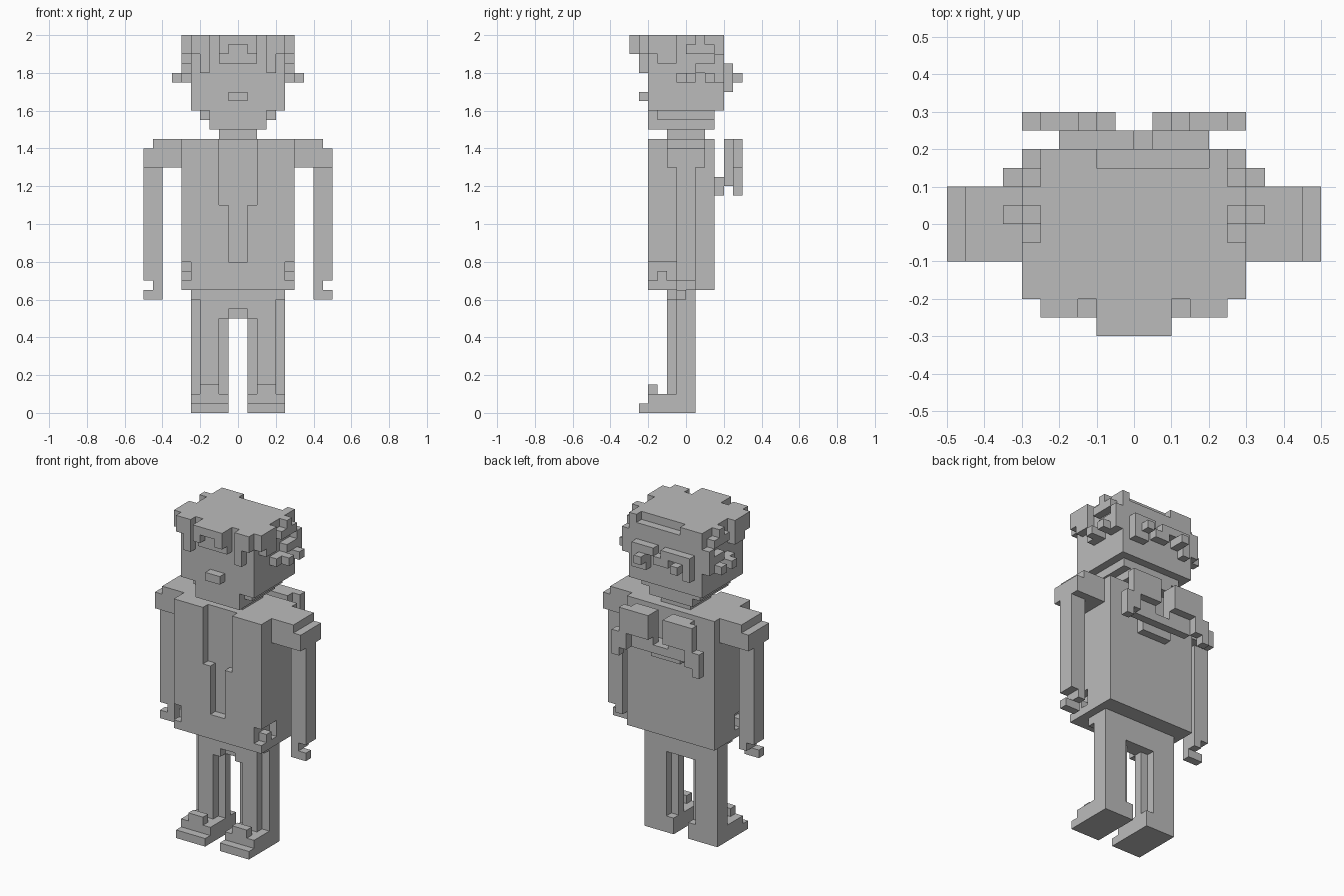
import bpy, bmesh, math
from mathutils import Vector

if "Cube" in bpy.data.objects:
    bpy.data.objects.remove(bpy.data.objects["Cube"])

U = 0.05  # edge length of one block
grey = bpy.data.materials.new("plain_grey")
grey.diffuse_color = (0.5, 0.5, 0.5, 1)
grey.use_nodes = True
grey.node_tree.nodes["Principled BSDF"].inputs["Base Color"].default_value = grey.diffuse_color


def cells(b):
    x0, x1, y0, y1, z0, z1 = b
    return {(x, y, z) for x in range(x0, x1) for y in range(y0, y1) for z in range(z0, z1)}


def part(name, add, cut=(), mirror=False):
    """Join block boxes (x0, x1, y0, y1, z0, z1), carve others, keep the outer skin."""
    solid = set()
    for b in add:
        solid |= cells(b)
    for b in cut:
        solid -= cells(b)
    if mirror:
        solid |= {(-x - 1, y, z) for x, y, z in solid}
    bm = bmesh.new()
    verts = {}
    for c in solid:
        for axis in range(3):
            for side in (0, 1):
                n = list(c)
                n[axis] += 2 * side - 1
                if tuple(n) in solid:
                    continue
                quad = []
                for p, q in ((0, 0), (1, 0), (1, 1), (0, 1)):
                    k = list(c)
                    k[axis] += side
                    k[(axis + 1) % 3] += p
                    k[(axis + 2) % 3] += q
                    k = tuple(k)
                    if k not in verts:
                        verts[k] = bm.verts.new(Vector(k) * U)
                    quad.append(verts[k])
                bm.faces.new(quad if side else quad[::-1])
    bmesh.ops.dissolve_limit(bm, angle_limit=math.radians(1),
                             verts=bm.verts[:], edges=bm.edges[:])
    mesh = bpy.data.meshes.new(name)
    bm.to_mesh(mesh)
    bm.free()
    mesh.materials.append(grey)
    ob = bpy.data.objects.new(name, mesh)
    bpy.context.collection.objects.link(ob)
    return ob


# Head with stepped chin, neck and nose
part("head", [(-5, 5, -4, 4, 32, 40), (-4, 4, -3, 3, 31, 32), (-3, 3, -4, 3, 30, 32)],
     cut=[(-2, 4, 3, 4, 39, 40)])
part("neck", [(-2, 2, -2, 2, 29, 30)])
part("nose", [(-1, 1, -5, -4, 33, 34)])

# Fringe: side bangs and the arched centre lock
part("fringe_bangs", [(4, 5, -5, -4, 38, 40), (3, 4, -5, -4, 36, 40)], mirror=True)
part("fringe_centre", [(-2, 2, -5, -4, 37, 40), (-2, 2, -6, -5, 38, 40)],
     cut=[(-1, 1, -6, -5, 38, 39)])

# Hair tufts on the sides
part("side_hair", [
    (5, 6, -4, -3, 38, 40), (5, 6, -3, -1, 37, 40), (5, 6, 1, 2, 38, 40),
    (5, 6, 0, 1, 38, 39), (5, 6, 2, 3, 38, 39),
    (5, 6, -1, 1, 35, 36), (6, 7, 0, 1, 35, 36),
    (5, 6, 1, 4, 36, 37), (5, 7, 2, 3, 35, 36), (5, 6, 3, 4, 35, 38)], mirror=True)

# Hair tufts on the back
part("back_hair", [
    (-4, 0, 4, 5, 36, 37), (1, 4, 4, 5, 36, 37), (-4, -3, 4, 5, 34, 36),
    (-1, 1, 4, 5, 35, 36), (2, 4, 4, 5, 34, 36),
    (-3, -2, 4, 6, 35, 36), (2, 3, 5, 6, 35, 36)])

# Jacket with open front and side pockets
part("jacket", [(-6, 6, -4, 3, 13, 29)], cut=[
    (-2, 2, -4, -3, 22, 29), (-1, 1, -4, -3, 16, 22),
    (5, 6, -4, -3, 14, 16), (5, 6, -3, -2, 15, 16), (5, 6, -2, -1, 14, 16),
    (-6, -5, -4, -3, 14, 16), (-6, -5, -3, -2, 15, 16), (-6, -5, -2, -1, 14, 16)])

# Shoulders, arms and hooked hands
part("shoulders", [(6, 10, -2, 2, 26, 28), (6, 9, -2, 2, 28, 29)], mirror=True)
part("arms", [(8, 10, -1, 1, 14, 26), (8, 9, -1, 1, 13, 14), (8, 10, -1, 0, 12, 13)],
     mirror=True)

# Two small panels on the back, joined by a low bridge
part("back_panels", [
    (1, 4, 4, 5, 24, 29), (1, 5, 5, 6, 26, 29), (4, 6, 5, 6, 24, 26),
    (5, 6, 5, 6, 23, 24), (0, 1, 4, 5, 24, 25), (0, 2, 3, 4, 23, 25)], mirror=True)

# Hips, legs and shoes
part("hips", [(0, 5, -2, 1, 12, 13), (0, 4, -2, 1, 11, 12), (1, 4, -2, 1, 10, 11),
              (0, 1, -1, 1, 10, 11), (4, 5, -1, 1, 10, 12)], mirror=True)
part("legs", [(2, 4, -2, 1, 2, 10), (4, 5, -1, 1, 2, 10), (1, 2, -1, 0, 2, 10)],
     mirror=True)
part("shoes", [(1, 5, -5, 1, 0, 1), (1, 5, -4, 1, 1, 2), (2, 4, -4, -3, 2, 3)],
     mirror=True)
